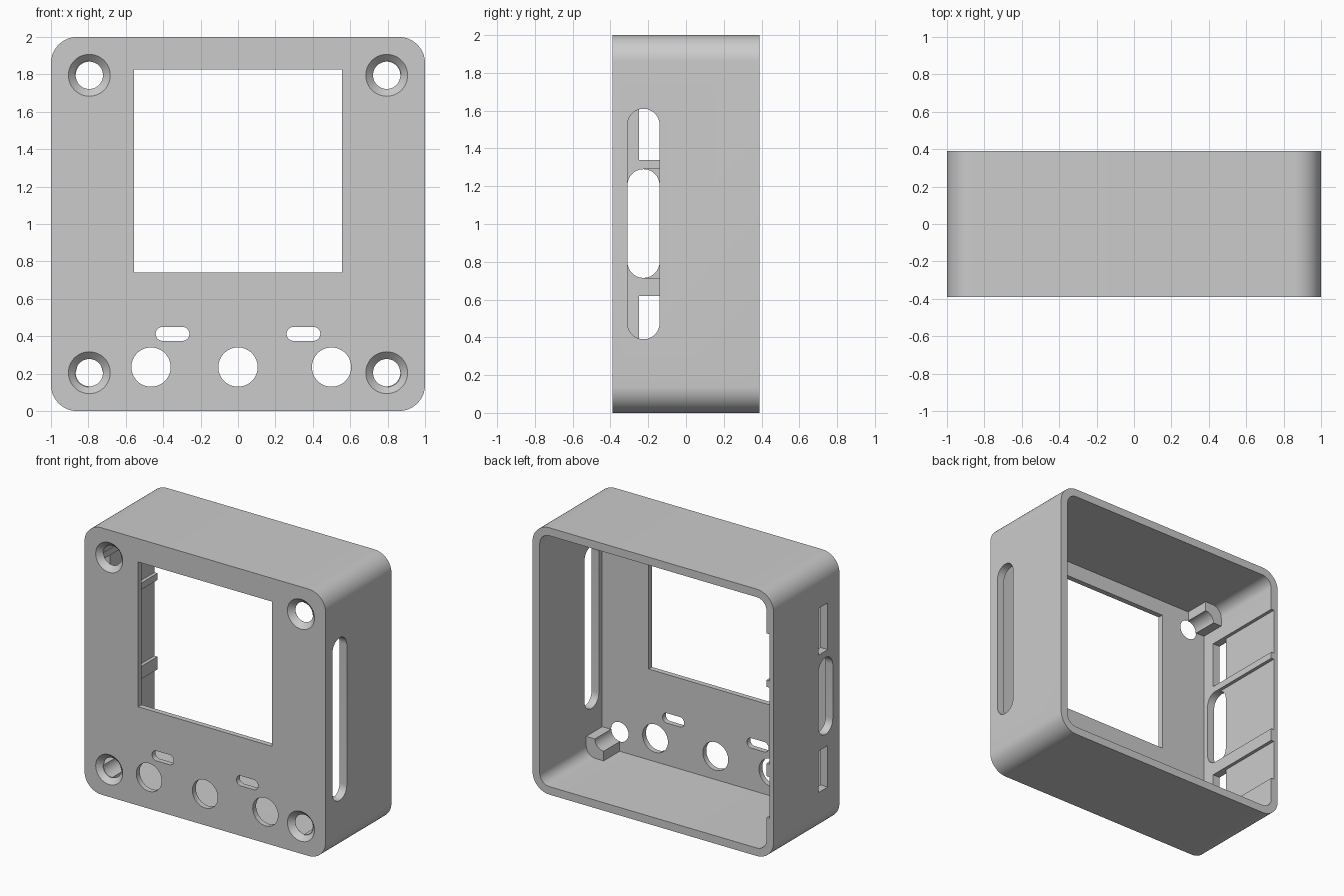
import bpy, bmesh
from math import pi, cos, sin, radians
from mathutils import Matrix

cube = bpy.data.objects.get("Cube")
if cube:
    bpy.data.objects.remove(cube, do_unlink=True)

grey = bpy.data.materials.new("plain grey")
grey.use_nodes = True
colour = (0.6, 0.6, 0.6, 1)
grey.diffuse_color = colour
grey.node_tree.nodes["Principled BSDF"].inputs["Base Color"].default_value = colour


def add_object(name, bm):
    bmesh.ops.recalc_face_normals(bm, faces=bm.faces)
    mesh = bpy.data.meshes.new(name)
    bm.to_mesh(mesh)
    bm.free()
    mesh.materials.append(grey)
    obj = bpy.data.objects.new(name, mesh)
    bpy.context.collection.objects.link(obj)
    return obj


def rounded(u0, u1, v0, v1, r=0.0, steps=12):
    """Outline of a rectangle with rounded corners."""
    if r == 0:
        return [(u0, v0), (u1, v0), (u1, v1), (u0, v1)]
    centres = [(u1 - r, v1 - r), (u0 + r, v1 - r), (u0 + r, v0 + r), (u1 - r, v0 + r)]
    pts = []
    for q, (cu, cv) in enumerate(centres):
        for i in range(steps + 1):
            a = pi / 2 * (q + i / steps)
            pts.append((cu + r * cos(a), cv + r * sin(a)))
    return pts


def prism(name, outline, lo, hi, axis="y"):
    """Extrude an outline (x,z) along y, or (y,z) along x."""
    bm = bmesh.new()
    place = (lambda u, v, d: (u, d, v)) if axis == "y" else (lambda u, v, d: (d, u, v))
    verts = [bm.verts.new(place(u, v, lo)) for u, v in outline]
    face = bm.faces.new(verts)
    new = bmesh.ops.extrude_face_region(bm, geom=[face])["geom"]
    shift = place(0, 0, hi - lo)
    bmesh.ops.translate(bm, vec=shift, verts=[g for g in new if isinstance(g, bmesh.types.BMVert)])
    bmesh.ops.remove_doubles(bm, verts=bm.verts, dist=1e-5)
    return add_object(name, bm)


def cone(name, x, z, r_front, r_back, y0, y1):
    bm = bmesh.new()
    bmesh.ops.create_cone(bm, cap_ends=True, segments=48, radius1=r_back,
                          radius2=r_front, depth=y1 - y0,
                          matrix=Matrix.Translation((x, (y0 + y1) / 2, z)) @ Matrix.Rotation(pi / 2, 4, "X"))
    return add_object(name, bm)


def cut(target, cutter):
    mod = target.modifiers.new("cut", "BOOLEAN")
    mod.operation, mod.solver, mod.object = "DIFFERENCE", "EXACT", cutter
    bpy.context.view_layer.objects.active = target
    bpy.ops.object.modifier_apply(modifier=mod.name)
    bpy.data.objects.remove(cutter, do_unlink=True)


def smooth(obj):
    bpy.ops.object.select_all(action="DESELECT")
    obj.select_set(True)
    bpy.context.view_layer.objects.active = obj
    bpy.ops.object.shade_smooth_by_angle(angle=radians(30))


FRONT, BACK, WALL, PANEL = -0.39, 0.39, 0.06, 0.04
INNER = FRONT + PANEL
SCREW_X, SCREW_Z = 0.795, 0.795

# Case shell, open at the back
case = prism("case", rounded(-1, 1, 0, 2, 0.14), FRONT, BACK)
cut(case, prism("cavity", rounded(-1 + WALL, 1 - WALL, WALL, 2 - WALL, 0.08), INNER, 0.6))

# Screen window, light slots and button holes in the front panel
cut(case, prism("window", rounded(-0.555, 0.555, 0.74, 1.825), -0.6, -0.3))
for x in (-0.35, 0.35):
    cut(case, prism("light_slot", rounded(x - 0.09, x + 0.09, 0.375, 0.45, 0.0374), -0.6, -0.3))
for x in (-0.465, 0, 0.5):
    cut(case, cone("button_hole", x, 0.235, 0.105, 0.105, -0.6, -0.3))

# Countersunk screw holes
corners = [(sx, sz) for sx in (-1, 1) for sz in (-1, 1)]
for sx, sz in corners:
    x, z = sx * SCREW_X, 1 + sz * SCREW_Z
    cut(case, cone("screw_hole", x, z, 0.073, 0.073, -0.6, -0.3))
    cut(case, cone("countersink", x, z, 0.122, 0.073, FRONT - 0.01, INNER - 0.001))

# Long slot in the left side
cut(case, prism("side_slot", rounded(-0.31, -0.14, 0.39, 1.61, 0.0848), 0.8, 1.2, "x"))

# Right side: connector openings, each with a channel running to the back rim
FLOOR = -0.965
for z0, z1, y0, r in ((0.31, 0.62, -0.25, 0), (0.715, 1.29, -0.31, 0.0848), (1.34, 1.69, -0.25, 0)):
    cut(case, prism("opening", rounded(y0, -0.14, z0, z1, r), -1.2, -0.8, "x"))
    cut(case, prism("channel", rounded(y0, 0.7, z0, z1, r), FLOOR, -0.8, "x"))
smooth(case)

# Corner screw posts, hollowed around the screw
for sx, sz in corners:
    reach = 0.16
    arc = [(0.073 * cos(pi / 2 * i / 12), 0.073 * sin(pi / 2 * i / 12)) for i in range(13)]
    outline = [(sx * (SCREW_X + u), 1 + sz * (SCREW_Z + v))
               for u, v in arc + [(0, reach), (reach, reach), (reach, 0)]]
    side = "left" if sx > 0 else "right"
    level = "upper" if sz > 0 else "lower"
    smooth(prism(f"{level}_{side}_screw_post", outline, INNER - 0.005, INNER + 0.19))
